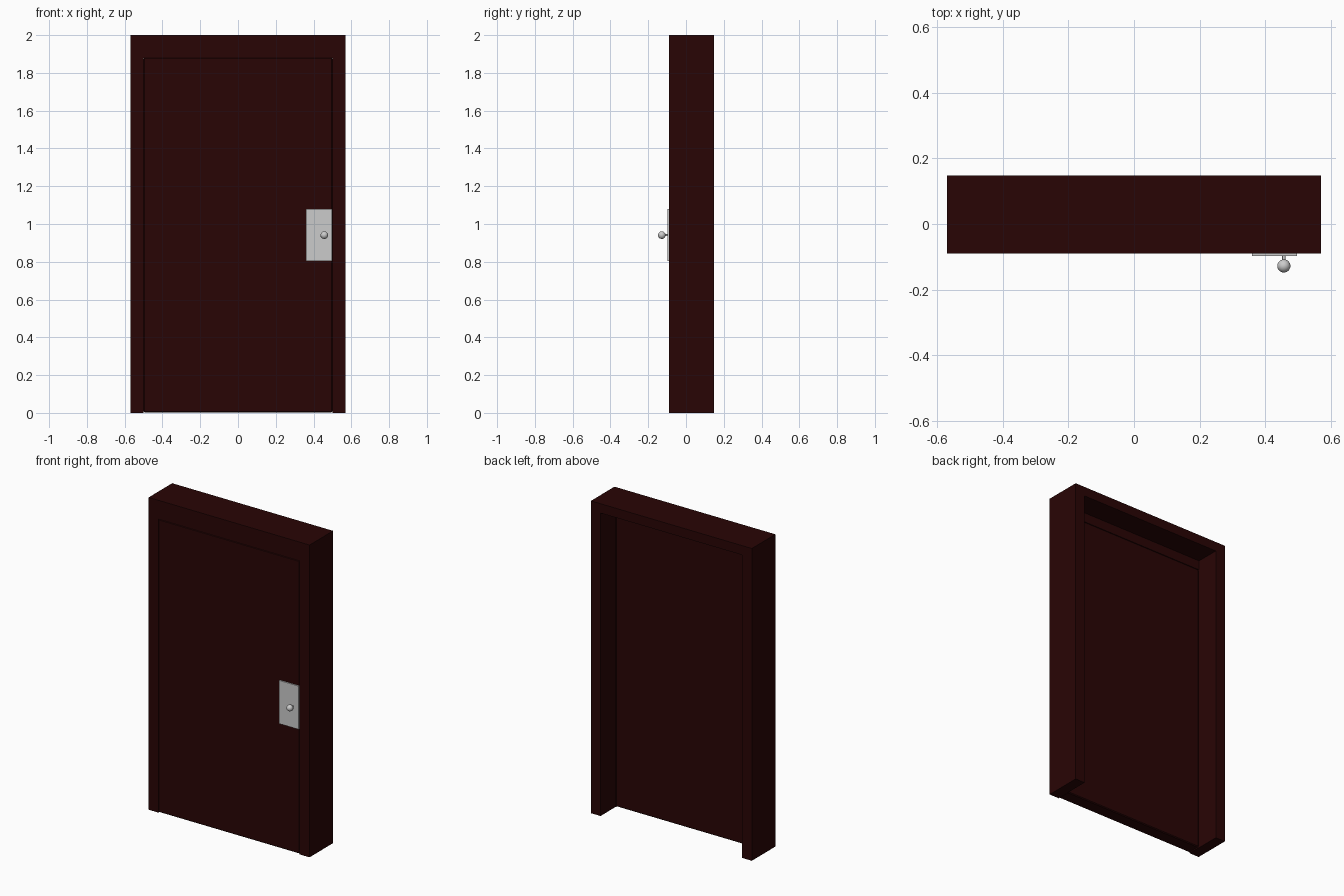
import bpy, bmesh
from math import radians
from mathutils import Matrix

if "Cube" in bpy.data.objects:
    bpy.data.objects.remove(bpy.data.objects["Cube"])

wood = bpy.data.materials.new("dark_wood")
wood.diffuse_color = (0.022, 0.0015, 0.0015, 1)
wood.use_nodes = True
wood.node_tree.nodes["Principled BSDF"].inputs["Base Color"].default_value = wood.diffuse_color


def finish(name, bm, bevel=0, mat=None):
    bmesh.ops.recalc_face_normals(bm, faces=bm.faces)
    me = bpy.data.meshes.new(name)
    bm.to_mesh(me)
    bm.free()
    ob = bpy.data.objects.new(name, me)
    bpy.context.collection.objects.link(ob)
    if mat:
        me.materials.append(mat)
    if bevel:
        m = ob.modifiers.new("edge", 'BEVEL')
        m.width, m.segments = bevel, 1
    return ob


def box(name, x, y, z, bevel=0, mat=None):
    bm = bmesh.new()
    bmesh.ops.create_cube(bm, size=1)
    for v in bm.verts:
        v.co = [(r[0] + r[1]) / 2 + c * (r[1] - r[0]) for r, c in zip((x, y, z), v.co)]
    return finish(name, bm, bevel, mat)


FRONT, STEP, BACK = -0.09, -0.005, 0.148

# Frame: section (side inset, top inset, y) swept up, across and down; only the header is stepped
section = [(0, 0, FRONT), (0.07, 0.12, FRONT), (0.07, 0.12, STEP),
           (0.068, 0.06, STEP), (0.068, 0.06, BACK), (0, 0, BACK)]
bm = bmesh.new()
rings = []
for side, top in ((-1, False), (-1, True), (1, True), (1, False)):
    rings.append([bm.verts.new((side * (0.57 - s), y, 2 - t if top else 0))
                  for s, t, y in section])
for a, b in zip(rings, rings[1:]):
    for i in range(len(section)):
        j = (i + 1) % len(section)
        bm.faces.new((a[i], a[j], b[j], b[i]))
bm.faces.new(rings[0])
bm.faces.new(rings[-1])
finish("door_frame", bm, 0, wood)

# Door leaf, flush with the frame front, with softened edges
box("door_leaf", (-0.5, 0.5), (FRONT, STEP), (0.003, 1.88), 0.005, wood)

# Lock plate
box("lock_plate", (0.36, 0.497), (-0.098, FRONT + 0.002), (0.803, 1.08))

# Knob stem and round knob
bm = bmesh.new()
bmesh.ops.create_cone(bm, cap_ends=True, segments=16, radius1=0.005, radius2=0.005, depth=0.03,
                      matrix=Matrix.Translation((0.457, -0.108, 0.941)) @ Matrix.Rotation(radians(90), 4, 'X'))
stem = finish("knob_stem", bm)
bm = bmesh.new()
bmesh.ops.create_uvsphere(bm, u_segments=32, v_segments=16, radius=0.02,
                          matrix=Matrix.Translation((0.457, -0.128, 0.941)))
knob = finish("knob", bm)
for ob in (stem, knob):
    bpy.context.view_layer.objects.active = ob
    ob.select_set(True)
bpy.ops.object.shade_smooth_by_angle(angle=radians(40))
